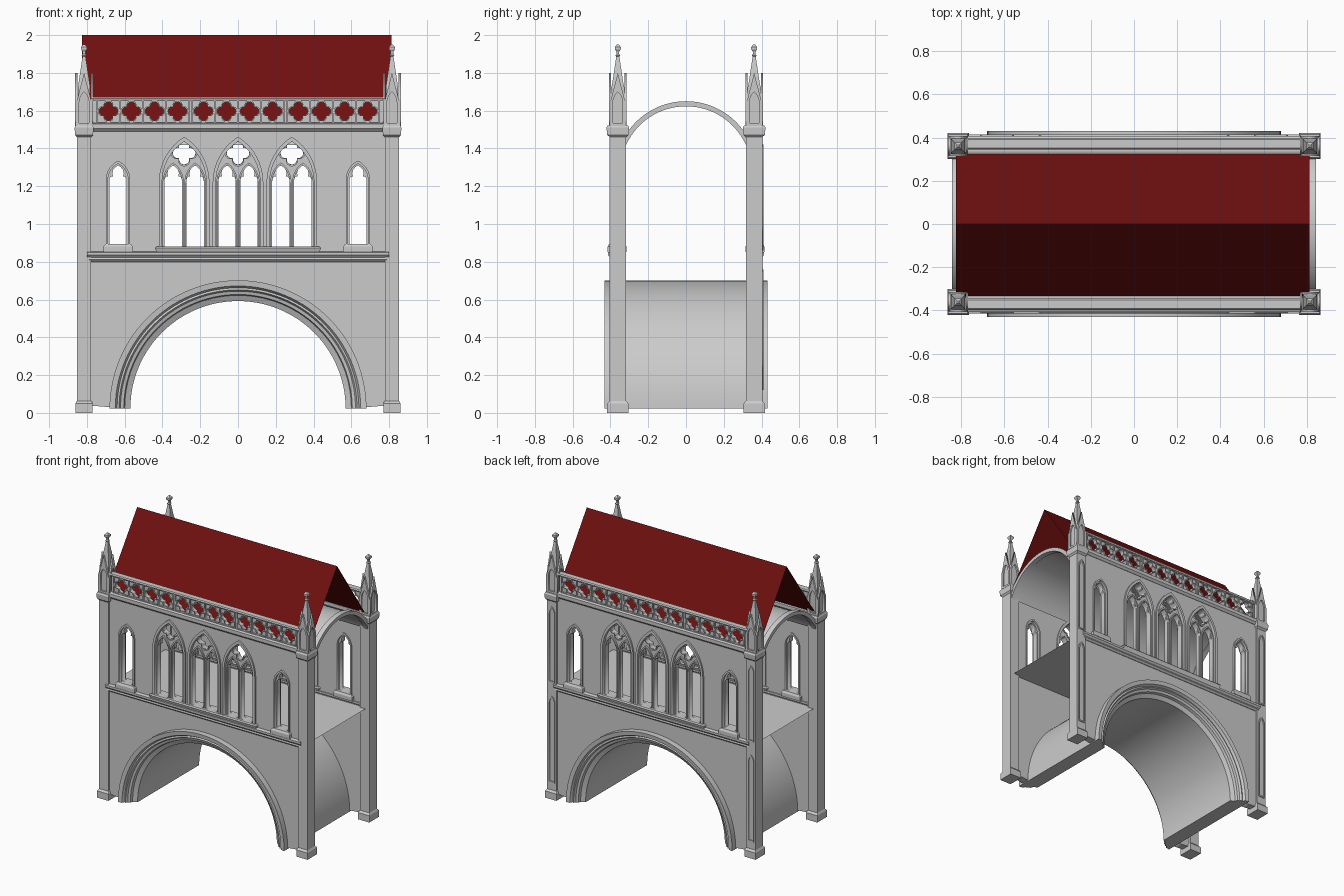
import bpy, bmesh
from math import sin, cos, pi, atan2, sqrt, radians

if "Cube" in bpy.data.objects:
    bpy.data.objects.remove(bpy.data.objects["Cube"])

PX, PY = 0.815, 0.361          # pillar centres


def add(name, bm, smooth=False):
    bmesh.ops.recalc_face_normals(bm, faces=bm.faces)
    me = bpy.data.meshes.new(name)
    bm.to_mesh(me)
    bm.free()
    ob = bpy.data.objects.new(name, me)
    bpy.context.collection.objects.link(ob)
    if smooth:
        bpy.ops.object.select_all(action='DESELECT')
        ob.select_set(True)
        bpy.context.view_layer.objects.active = ob
        bpy.ops.object.shade_smooth_by_angle(angle=radians(30))
    return ob


def stack(name, cx, cy, levels):
    """Square-section stack; levels are (z, half x, half y)."""
    bm = bmesh.new()
    rings = [[bm.verts.new((cx + sx * hx, cy + sy * hy, z))
              for sx, sy in ((-1, -1), (1, -1), (1, 1), (-1, 1))] for z, hx, hy in levels]
    for a, b in zip(rings, rings[1:]):
        for i in range(4):
            bm.faces.new((a[i], a[(i + 1) % 4], b[(i + 1) % 4], b[i]))
    bm.faces.new(rings[0])
    bm.faces.new(rings[-1])
    return add(name, bm)


def plate(name, loops, d0, d1, rz=0, at=(0, 0)):
    """Upright plate from (u, z) loops (inner loops are holes), d0..d1 out along its facing."""
    cu = bpy.data.curves.new(name, 'CURVE')
    cu.dimensions, cu.fill_mode = '2D', 'BOTH'
    cu.extrude = (d1 - d0) / 2
    for pts in loops:
        sp = cu.splines.new('POLY')
        sp.points.add(len(pts) - 1)
        for p, (u, z) in zip(sp.points, pts):
            p.co = (u, z, 0, 1)
        sp.use_cyclic_u = True
    ob = bpy.data.objects.new(name, cu)
    d = (d0 + d1) / 2
    ob.location = (at[0] + sin(rz) * d, at[1] - cos(rz) * d, 0)
    ob.rotation_euler = (pi / 2, 0, rz)
    bpy.context.collection.objects.link(ob)
    bpy.ops.object.select_all(action='DESELECT')
    ob.select_set(True)
    bpy.context.view_layer.objects.active = ob
    bpy.ops.object.convert(target='MESH')


def arch_sweep(name, profile, cz, a0, a1, axis, n=48, closed=True):
    """Sweep an (r, depth) profile round a horizontal axis."""
    bm = bmesh.new()
    rows = []
    for i in range(n + 1):
        a = a0 + (a1 - a0) * i / n
        rows.append([bm.verts.new((r * cos(a), d, cz + r * sin(a)) if axis == 'Y'
                                  else (d, r * cos(a), cz + r * sin(a))) for r, d in profile])
    m = len(profile)
    for a, b in zip(rows, rows[1:]):
        for j in range(m if closed else m - 1):
            bm.faces.new((a[j], a[(j + 1) % m], b[(j + 1) % m], b[j]))
    if closed:
        bm.faces.new(rows[0])
        bm.faces.new(rows[-1])
    return add(name, bm, True)


def rect(x0, x1, z0, z1):
    return [(x0, z0), (x1, z0), (x1, z1), (x0, z1)]


def pointed(cx, w, z0, zs, za, n=8):
    h = za - zs
    R = (w * w + h * h) / (2 * w)
    end = atan2(h, R - w)
    half = [(w - R + R * cos(end * i / n), zs + R * sin(end * i / n)) for i in range(n + 1)]
    pts = [(w, z0)] + half + [(-x, z) for x, z in half[-2::-1]] + [(-w, z0)]
    return [(cx + x, z) for x, z in pts]


def trefoil(cx, w, z0, zs, za):
    h = za - zs
    half = [(1, 0), (.98, .2), (.84, .34), (.58, .36), (.66, .55), (.55, .76), (.3, .9), (0, 1)]
    half = [(w * x, zs + h * z) for x, z in half]
    pts = [(w, z0)] + half + [(-x, z) for x, z in half[-2::-1]] + [(-w, z0)]
    return [(cx + x, z) for x, z in pts]


def quatrefoil(cx, cz, size, n=8):
    d = size * 0.55
    r = size - d
    t = (d + sqrt(2 * r * r - d * d)) / 2
    e = atan2(t, t - d)
    pts = []
    for k in range(4):
        for i in range(n):
            a = -e + 2 * e * i / n
            x, z = d + r * cos(a), r * sin(a)
            b = k * pi / 2
            pts.append((cx + x * cos(b) - z * sin(b), cz + x * sin(b) + z * cos(b)))
    return pts


BAYS, SIDES = (-0.285, 0, 0.285), (-0.635, 0.635)
FOILS = [(g * 0.503 + (i - 1.5) * 0.122) for g in (-1, 0, 1) for i in range(4)]

for side, rz, s in (('front', 0, -1), ('back', pi, 1)):
    # wall with gateway arch and window openings
    gate = [(0.675 * cos(pi * i / 40), 0.03 + 0.66 * sin(pi * i / 40)) for i in range(41)]
    outline = [(0.80, 0.04)] + gate + [(-0.80, 0.04), (-0.80, 1.5), (0.80, 1.5)]
    holes = [pointed(x, .125, .87, 1.22, 1.45) for x in BAYS]
    holes += [pointed(x, .056, .885, 1.23, 1.325) for x in SIDES]
    plate(side + '_wall', [outline] + holes, .335, .39, rz)

    # three traceried bays
    for x in BAYS:
        lights = [x - .058, x + .058]
        plate(side + '_bay_frame', [pointed(x, .134, .87, 1.22, 1.462),
                                    pointed(x, .117, .86, 1.22, 1.437)][:1] +
              [pointed(x, .117, .875, 1.22, 1.437)], .328, .402, rz)
        plate(side + '_tracery', [pointed(x, .122, .872, 1.22, 1.445), quatrefoil(x, 1.375, .06)] +
              [trefoil(c, .046, .88, 1.22, 1.31) for c in lights], .35, .378, rz)
        plate(side + '_quatrefoil_rim', [quatrefoil(x, 1.375, .071), quatrefoil(x, 1.375, .061)],
              .344, .388, rz)
        for c in lights:
            plate(side + '_light_rim', [pointed(c, .056, .872, 1.22, 1.325),
                                        pointed(c, .047, .88, 1.22, 1.312)], .344, .39, rz)
    stack(side + '_bay_sill', 0, s * .365, [(.85, .43, .043), (.872, .44, .05), (.88, .43, .043)])

    # single lancets at the sides
    for x in SIDES:
        plate(side + '_lancet_frame', [pointed(x, .064, .88, 1.235, 1.335),
                                       pointed(x, .054, .89, 1.23, 1.32)], .328, .402, rz)
        plate(side + '_lancet_tracery', [pointed(x, .058, .88, 1.235, 1.325),
                                         trefoil(x, .046, .895, 1.22, 1.31)], .345, .385, rz)
        stack(side + '_lancet_sill', x, s * .365,
              [(.852, .078, .05), (.88, .078, .05), (.895, .066, .042)])

    # string course and cornice
    stack(side + '_string_course', 0, s * .372,
          [(.80, .79, .022), (.812, .79, .034), (.822, .80, .03), (.835, .80, .042), (.85, .80, .042), (.855, .80, .02)])
    stack(side + '_cornice', 0, s * .365,
          [(1.49, .78, .028), (1.505, .78, .042), (1.53, .78, .042), (1.535, .78, .03)])

    # pierced parapet
    plate(side + '_parapet', [rect(-.77, .77, 1.53, 1.665)] + [quatrefoil(x, 1.597, .049) for x in FOILS],
          .362, .38, rz)
    for x in FOILS:
        plate(side + '_parapet_rim', [quatrefoil(x, 1.597, .058), quatrefoil(x, 1.597, .05)], .356, .389, rz)
    for k in range(3):
        xc = (k - 1) * .503
        plate(side + '_parapet_frame', [rect(xc - .249, xc + .249, 1.53, 1.66)] +
              [rect(xc + (i - 1.5) * .122 - .057, xc + (i - 1.5) * .122 + .057, 1.541, 1.652)
               for i in range(4)], .356, .39, rz)
    stack(side + '_parapet_rail', 0, s * .372, [(1.655, .775, .022), (1.665, .775, .026), (1.672, .775, .02)])

# corner pillars with pinnacles
for sx in (-1, 1):
    for sy in (-1, 1):
        x, y = sx * PX, sy * PY
        stack('pillar', x, y, [(0, .046, .056), (.05, .046, .056), (.064, .038, .043), (1.46, .038, .043),
                               (1.472, .048, .056), (1.51, .05, .06), (1.522, .044, .054)])
        stack('pinnacle_core', x, y, [(1.52, .032, .036), (1.72, .032, .036), (1.74, .03, .03),
                                      (1.895, .007, .007)])
        stack('finial', x, y, [(1.885, .007, .007), (1.893, .013, .013), (1.90, .007, .007),
                               (1.912, .007, .007), (1.925, .016, .016), (1.937, .016, .016),
                               (1.95, .005, .005)])
        for k in range(4):
            plate('pinnacle_gable', [[(-.044, 1.52), (.044, 1.52), (.044, 1.645), (.036, 1.66), (0, 1.80),
                                      (-.036, 1.66), (-.044, 1.645)],
                                     pointed(0, .026, 1.535, 1.64, 1.70, 5)], .036, .047, k * pi / 2, (x, y))
        # carved panels on the back pillars
        if sy > 0:
            for z0, z1 in ((.12, .76), (.86, 1.42)):
                plate('pillar_panel', [pointed(0, .026, z0, z1 - .05, z1, 5),
                                       pointed(0, .017, z0 + .01, z1 - .055, z1 - .012, 5)],
                      .04, .05, pi, (x, y))

# gateway barrel with stepped archivolts at both ends
half = [(.57, .36), (.60, .375), (.605, .395), (.622, .40), (.63, .415), (.64, .41), (.65, .428), (.68, .432)]
profile = half + [(r, -d) for r, d in half[::-1]]
arch_sweep('gateway_barrel', profile, .022, 0, pi, 'Y', 56)

# floor of the upper room
bm = bmesh.new()
bm.faces.new([bm.verts.new((a * .82, b * .34, .825)) for a, b in ((-1, -1), (1, -1), (1, 1), (-1, 1))])
add('floor', bm)

# ceiling vault and its end ribs
a = radians(24)
arch_sweep('ceiling_vault', [(.355, -.82), (.355, .82)], 1.275, a, pi - a, 'X', 32, False)
for sx in (-1, 1):
    arch_sweep('vault_rib', [(.348, sx * .805), (.375, sx * .805), (.375, sx * .843), (.348, sx * .843)],
               1.275, a, pi - a, 'X', 32)

# red roof
bm = bmesh.new()
rows = [[bm.verts.new((x, y, z)) for x in (-.825, .812)] for y, z in ((-.35, 1.51), (0, 2.0), (.34, 1.51))]
for p, q in zip(rows, rows[1:]):
    bm.faces.new((p[0], p[1], q[1], q[0]))
roof = add('roof', bm)
red = bpy.data.materials.new('roof_red')
red.diffuse_color = (0.16, 0.005, 0.005, 1)
red.use_nodes = True
red.node_tree.nodes["Principled BSDF"].inputs["Base Color"].default_value = red.diffuse_color
roof.data.materials.append(red)
